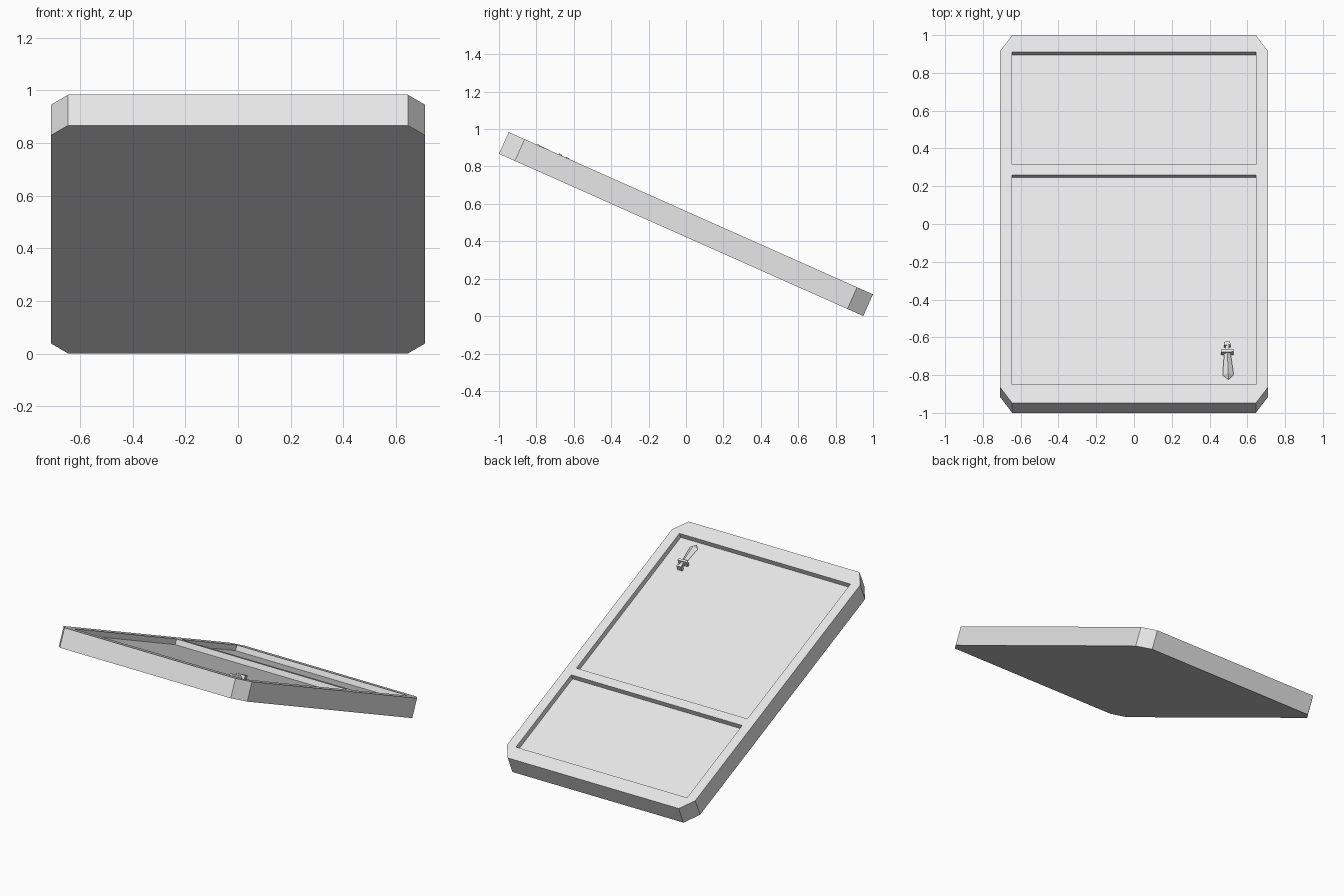
import bpy, bmesh, math
from mathutils import Matrix

cube = bpy.data.objects.get("Cube")
if cube:
    bpy.data.objects.remove(cube, do_unlink=True)

HALF_W, HALF_L, THICK, DEPTH = 0.71, 1.066, 0.127, 0.036
TOP = THICK / 2
FLOOR = TOP - DEPTH
# Everything is modelled flat, then tipped so the front end is high
TILT = Matrix.Translation((0, 0, 0.492)) @ Matrix.Rotation(math.radians(-24), 4, 'X')

grey = bpy.data.materials.new("light grey")
grey.use_nodes = True
grey.diffuse_color = (0.8, 0.8, 0.8, 1)
grey.node_tree.nodes["Principled BSDF"].inputs["Base Color"].default_value = (0.8, 0.8, 0.8, 1)


def make_object(name, bm, place):
    bmesh.ops.recalc_face_normals(bm, faces=bm.faces)
    mesh = bpy.data.meshes.new(name)
    bm.to_mesh(mesh)
    bm.free()
    mesh.materials.append(grey)
    obj = bpy.data.objects.new(name, mesh)
    bpy.context.collection.objects.link(obj)
    obj.matrix_world = place
    return obj


def prism(name, outline, low, high, place=TILT):
    """Extrude a flat outline between two heights."""
    bm = bmesh.new()
    base = bm.faces.new([bm.verts.new((x, y, low)) for x, y in outline])
    grown = bmesh.ops.extrude_face_region(bm, geom=[base])["geom"]
    bmesh.ops.translate(bm, vec=(0, 0, high - low),
                        verts=[v for v in grown if isinstance(v, bmesh.types.BMVert)])
    return make_object(name, bm, place)


def rectangle(x0, x1, y0, y1):
    return [(x0, y0), (x1, y0), (x1, y1), (x0, y1)]


# Tablet body with cut corners
cx, cy = HALF_W - 0.065, HALF_L - 0.093
corners = [(HALF_W, -cy), (HALF_W, cy), (cx, HALF_L), (-cx, HALF_L),
           (-HALF_W, cy), (-HALF_W, -cy), (-cx, -HALF_L), (cx, -HALF_L)]
tablet = prism("tablet_body", corners, -TOP, TOP)

# Two sunken panels
for label, y0, y1 in (("large", -0.959, 0.256), ("small", 0.317, 0.968)):
    cutter = prism(label + "_panel_cutter", rectangle(-0.645, 0.645, y0, y1), FLOOR, TOP + 0.1)
    cutter.hide_render = True
    cut = tablet.modifiers.new(label + "_panel", 'BOOLEAN')
    cut.operation, cut.solver, cut.object = 'DIFFERENCE', 'EXACT', cutter
bpy.context.view_layer.update()
carved = bpy.data.meshes.new_from_object(
    tablet.evaluated_get(bpy.context.evaluated_depsgraph_get()))
tablet.modifiers.clear()
tablet.data = carved
for label in ("large", "small"):
    bpy.data.objects.remove(bpy.data.objects[label + "_panel_cutter"], do_unlink=True)

# Small sword lying on the large panel, blade towards the front end
SWORD = TILT @ Matrix.Translation((0.495, -0.79, FLOOR)) @ Matrix.Rotation(math.radians(2), 4, 'Z')


def blade():
    """Ridged blade, broadest just before its point."""
    bm = bmesh.new()
    mid = 0.02
    rings = []
    for y, half, rise in ((0.02, 0.017, 0.014), (-0.105, 0.029, 0.02)):
        rings.append([bm.verts.new(p) for p in
                      ((half, y, mid), (0, y, mid + rise), (-half, y, mid), (0, y, mid - rise))])
    tip = bm.verts.new((0, -0.134, mid))
    bm.faces.new(rings[0])
    for i in range(4):
        j = (i + 1) % 4
        bm.faces.new((rings[0][i], rings[0][j], rings[1][j], rings[1][i]))
        bm.faces.new((rings[1][i], rings[1][j], tip))
    make_object("sword_blade", bm, SWORD)


blade()
prism("sword_guard", rectangle(-0.033, 0.033, 0.018, 0.034), 0.002, 0.042, SWORD)
prism("sword_grip", rectangle(-0.009, 0.009, 0.03, 0.066), 0.008, 0.034, SWORD)
prism("sword_pommel", rectangle(-0.017, 0.017, 0.06, 0.078), 0.003, 0.04, SWORD)
